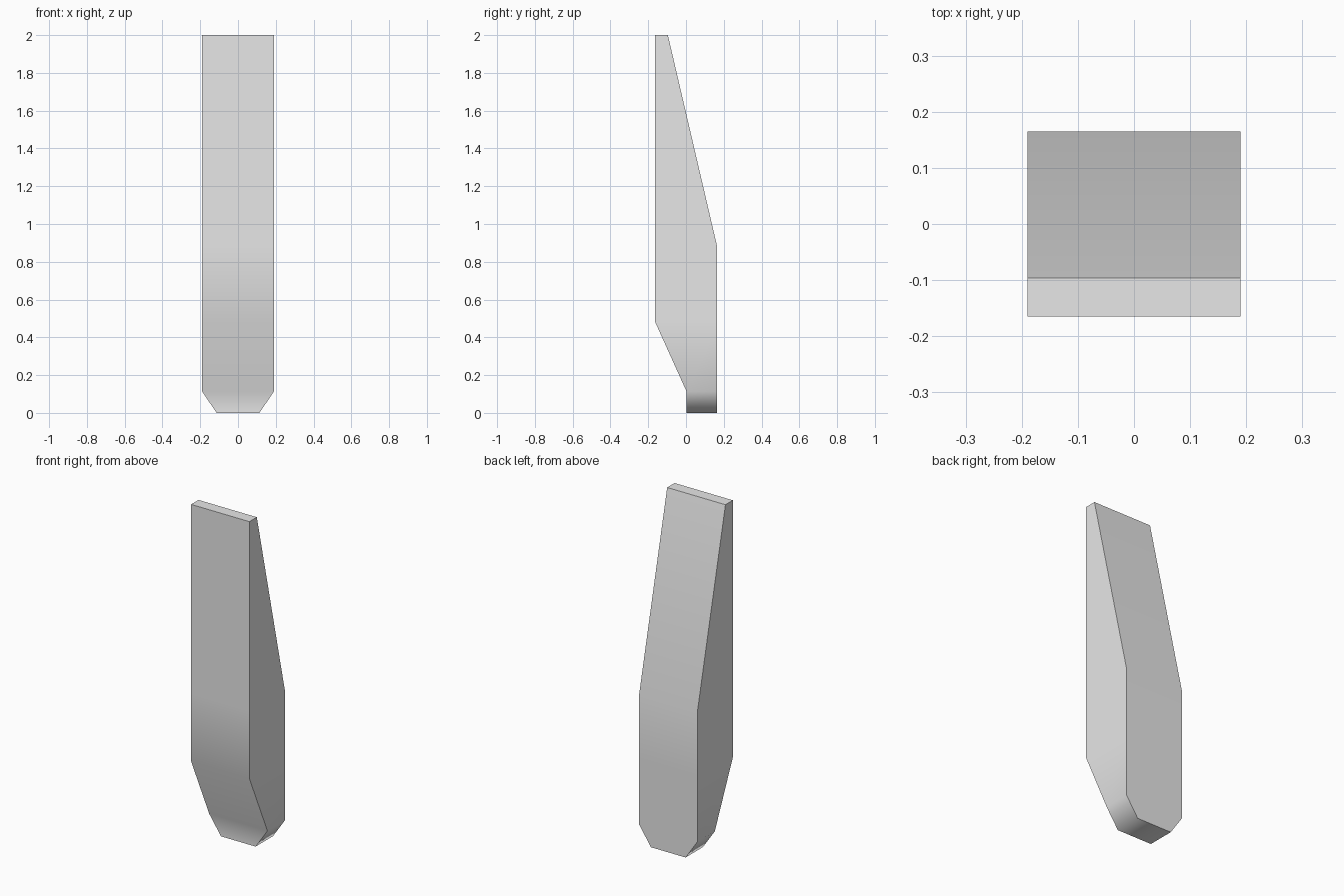
import bpy, bmesh, math

cube = bpy.data.objects.get("Cube")
if cube:
    bpy.data.objects.remove(cube, do_unlink=True)

# Single plain grey
grey = bpy.data.materials.new("plain_grey")
grey.use_nodes = True
colour = (0.8, 0.8, 0.8, 1)
grey.diffuse_color = colour
grey.node_tree.nodes["Principled BSDF"].inputs["Base Color"].default_value = colour

# Cross-sections from bottom to top: height, half width, front y, back y
sections = [
    (0.0, 0.113, 0.003, 0.165),
    (0.113, 0.19, 0.003, 0.165),
    (0.485, 0.19, -0.165, 0.165),
    (0.88, 0.19, -0.165, 0.165),
    (2.0, 0.19, -0.165, -0.096),
]

# Tapered block lofted through the sections
bm = bmesh.new()
rings = []
for z, w, front, back in sections:
    corners = [(-w, front), (w, front), (w, back), (-w, back)]
    rings.append([bm.verts.new((x, y, z)) for x, y in corners])
for low, high in zip(rings, rings[1:]):
    for i in range(4):
        j = (i + 1) % 4
        bm.faces.new((low[i], low[j], high[j], high[i]))
bm.faces.new(rings[0][::-1])
bm.faces.new(rings[-1])
bmesh.ops.recalc_face_normals(bm, faces=bm.faces)

mesh = bpy.data.meshes.new("tapered_block")
bm.to_mesh(mesh)
bm.free()
mesh.materials.append(grey)
block = bpy.data.objects.new("tapered_block", mesh)
bpy.context.collection.objects.link(block)

# Soft bends and rounded foot, crisp outer edges
bpy.ops.object.select_all(action="DESELECT")
block.select_set(True)
bpy.context.view_layer.objects.active = block
bpy.ops.object.shade_smooth_by_angle(angle=math.radians(60))
